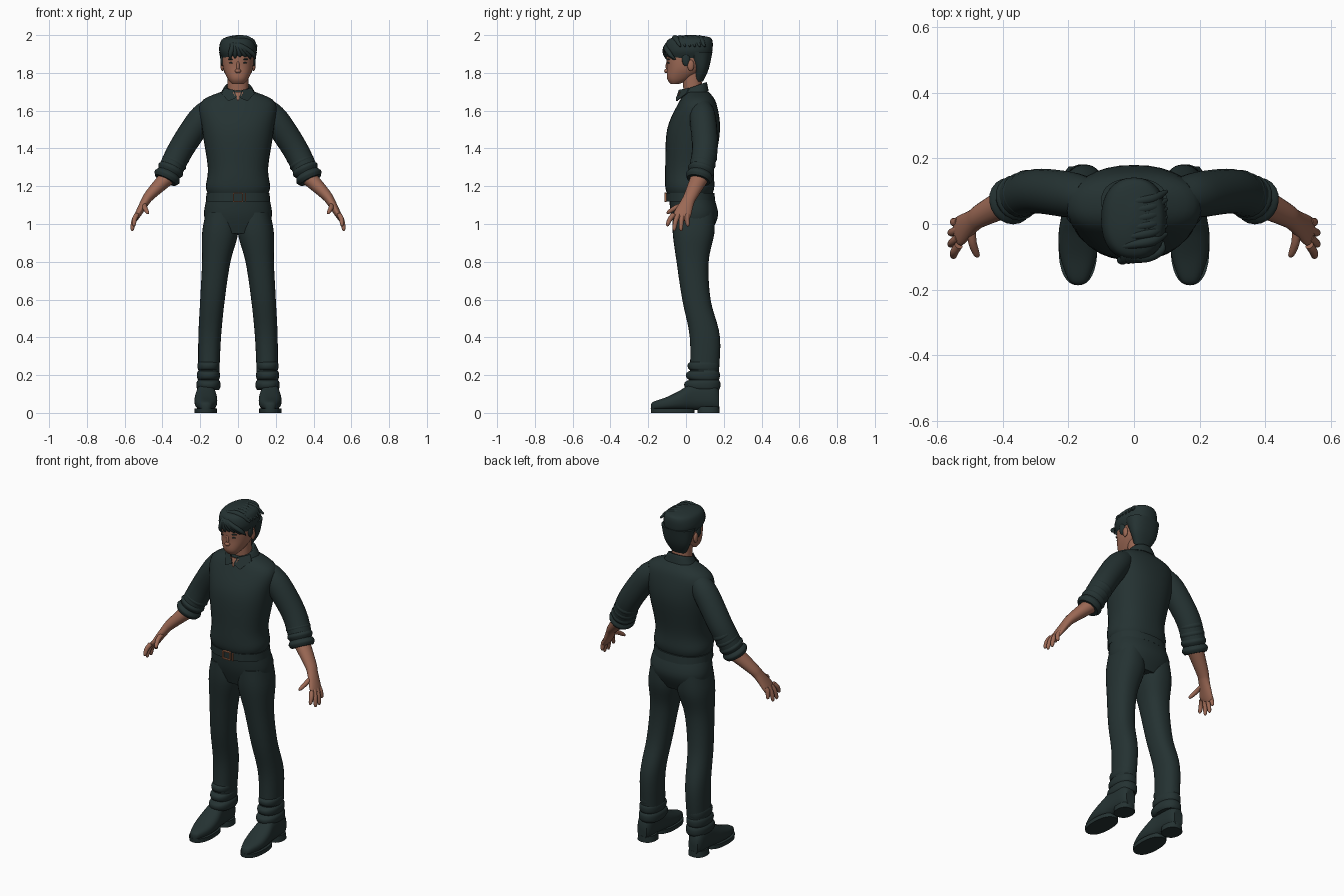
import bpy
import bmesh
import math
from mathutils import Vector, Matrix

if "Cube" in bpy.data.objects:
    bpy.data.objects.remove(bpy.data.objects["Cube"], do_unlink=True)


def material(name, rgb):
    mat = bpy.data.materials.new(name)
    mat.use_nodes = True
    mat.diffuse_color = (*rgb, 1)
    shader = mat.node_tree.nodes["Principled BSDF"]
    shader.inputs["Base Color"].default_value = (*rgb, 1)
    shader.inputs["Roughness"].default_value = 0.8
    return mat


DARK = material("dark_cloth", (.018, .032, .032))
SKIN = material("skin", (.33, .14, .09))
LIP = material("lip_brown", (.17, .06, .045))
COPPER = material("copper", (.4, .16, .08))
made = []


def finish(name, bm, mat):
    bmesh.ops.recalc_face_normals(bm, faces=bm.faces)
    mesh = bpy.data.meshes.new(name)
    bm.to_mesh(mesh)
    bm.free()
    mesh.materials.append(mat)
    ob = bpy.data.objects.new(name, mesh)
    bpy.context.collection.objects.link(ob)
    made.append(ob)


def spline(rows, steps=5):
    """Smooth interpolation through rows of numbers."""
    smooth = []
    last = len(rows) - 1
    for i in range(last):
        quad = (rows[max(i - 1, 0)], rows[i], rows[i + 1], rows[min(i + 2, last)])
        for j in range(steps):
            t = j / steps
            row = []
            for before, start, end, after in zip(*quad):
                leave, arrive = (end - before) / 2, (after - start) / 2
                ease = t * t * (3 - 2 * t)
                row.append(start + (end - start) * ease
                           + leave * t * (1 - t) ** 2 - arrive * t * t * (1 - t))
            smooth.append(row)
    return smooth + [list(rows[-1])]


def circle(count, power=2):
    """Unit circle, squared off as the power rises above two."""
    for i in range(count):
        angle = math.tau * i / count
        yield [math.copysign(abs(v) ** (2 / power), v) for v in (math.cos(angle), math.sin(angle))]


def bridge(name, rings, mat):
    bm = bmesh.new()
    loops = [[bm.verts.new(point) for point in ring] for ring in rings]
    for low, high in zip(loops, loops[1:]):
        for i in range(len(low)):
            bm.faces.new((low[i - 1], low[i], high[i], high[i - 1]))
    bm.faces.new(loops[0])
    bm.faces.new(loops[-1])
    finish(name, bm, mat)


def loft(name, rows, mat, side=1, slope=0):
    """Level sections: height, then the limits in x and in y."""
    rings = []
    for z, left, right, front, back in spline(rows):
        ring = []
        for c, d in circle(32, 2.3):
            y = (front + back) / 2 + d * (back - front) / 2
            ring.append((side * ((left + right) / 2 + c * (right - left) / 2), y, z + slope * y))
        rings.append(ring)
    bridge(name, rings, mat)


def centred(name, rows, mat, slope=0):
    """Level sections: height, half width, front and back."""
    loft(name, [(z, -half, half, front, back) for z, half, front, back in rows], mat, slope=slope)


def tube(name, rows, mat, side=1):
    """Sections across a path: x, y, z, radius and an optional second radius."""
    points = spline(rows)
    rings = []
    for i, point in enumerate(points):
        ahead, behind = points[min(i + 1, len(points) - 1)], points[max(i - 1, 0)]
        along = (Vector(ahead[:3]) - Vector(behind[:3])).normalized()
        deep = (Vector((0, 1, 0)) - along * along.y).normalized()
        wide = along.cross(deep)
        ring = [Vector(point[:3]) + deep * c * point[3] + wide * d * point[-1] for c, d in circle(20)]
        rings.append([(side * p.x, p.y, p.z) for p in ring])
    bridge(name, rings, mat)


def ellipsoid(name, loc, size, mat):
    bm = bmesh.new()
    place = Matrix.Translation(loc) @ Matrix.Diagonal((*size, 1))
    bmesh.ops.create_uvsphere(bm, u_segments=16, v_segments=10, radius=1, matrix=place)
    finish(name, bm, mat)


def box(name, loc, size, mat):
    bm = bmesh.new()
    place = Matrix.Translation(loc) @ Matrix.Diagonal((*size, 1))
    bmesh.ops.create_cube(bm, size=1, matrix=place)
    finish(name, bm, mat)


def plate(name, points, mat, side=1):
    bm = bmesh.new()
    face = bm.faces.new([bm.verts.new((side * x, y, z)) for x, y, z in points])
    extruded = bmesh.ops.extrude_face_region(bm, geom=[face])["geom"]
    moved = [item for item in extruded if isinstance(item, bmesh.types.BMVert)]
    bmesh.ops.translate(bm, verts=moved, vec=(0, .006, 0))
    finish(name, bm, mat)


# Shirt, trouser seat and belt
centred("shirt", [(1.16, .16, -.1, .14), (1.2, .17, -.11, .15), (1.3, .16, -.11, .15),
                  (1.5, .19, -.1, .18), (1.64, .2, -.04, .16), (1.7, .09, 0, .12)], DARK)
centred("trouser_seat", [(1.16, .16, -.09, .14), (1.05, .18, -.08, .17), (.95, .15, -.05, .13)], DARK)
centred("belt", [(1.12, .17, -.105, .155), (1.165, .167, -.105, .15)], DARK)

# Belt buckle and keeper loop
for name, x in (("buckle_right_bar", -.024), ("buckle_left_bar", .024), ("keeper_loop", .04)):
    box(name, (x, -.108, 1.142), (.006, .012, .046), COPPER)
for name, z in (("buckle_lower_bar", 1.12), ("buckle_upper_bar", 1.164)):
    box(name, (0, -.108, z), (.05, .012, .005), COPPER)

# Collar, neck and open neckline
centred("collar_band", [(1.66, .1, -.03, .12), (1.71, .07, -.015, .11), (1.71, .06, 0, .1)], DARK, slope=.35)
centred("neck", [(1.66, .055, -.01, .09), (1.8, .055, -.02, .08)], SKIN)
plate("open_neckline", [(-.03, -.035, 1.7), (.03, -.035, 1.7), (0, -.05, 1.65)], SKIN)

# Head, nose and mouth
centred("head", [(1.74, .03, -.08, -.04), (1.77, .055, -.1, .03), (1.83, .08, -.1, .1),
                 (1.91, .08, -.1, .12), (1.97, .05, -.05, .08)], SKIN)
ellipsoid("nose_tip", (0, -.1, 1.81), (.016, .016, .012), SKIN)
ellipsoid("nose_bridge", (0, -.096, 1.835), (.009, .012, .03), SKIN)
ellipsoid("mouth", (0, -.094, 1.778), (.023, .007, .004), LIP)

# Hair: cap, back of the head and swept locks
centred("hair_cap", [(1.88, .085, -.1, .13), (1.92, .1, -.11, .14), (1.97, .09, -.1, .14),
                     (1.99, .06, -.06, .12), (2, .01, 0, .05)], DARK)
centred("hair_back", [(1.755, .045, .04, .09), (1.82, .08, .04, .12), (1.91, .1, 0, .14)], DARK)
for i in range(6):
    sweep = i / 5
    tube(f"fringe_lock_{i}", [(-.04, -.07, 1.97, .006), (-.03 + .05 * sweep, -.105, 1.94, .013),
                              (-.04 + .12 * sweep, -.11 + .025 * sweep, 1.9, .012),
                              (-.04 + .13 * sweep, -.1 + .045 * sweep, 1.87, .003)], DARK)
    back = .13 * sweep
    tube(f"crown_lock_{i}", [(-.05, back - .07, 1.97, .008), (.01, back - .06, 1.985, .014),
                             (.06, back - .05, 1.975, .015), (.1, back - .03, 1.94, .005)], DARK)

for label, side in (("left", 1), ("right", -1)):
    # Face details and collar flap
    ellipsoid(f"{label}_eye", (side * .033, -.09, 1.853), (.014, .008, .005), DARK)
    ellipsoid(f"{label}_brow", (side * .034, -.09, 1.872), (.02, .01, .005), DARK)
    ellipsoid(f"{label}_ear", (side * .083, .025, 1.84), (.01, .018, .03), SKIN)
    ellipsoid(f"{label}_sideburn", (side * .082, 0, 1.875), (.012, .022, .04), DARK)
    plate(f"{label}_collar_flap", [(.022, -.038, 1.71), (.005, -.052, 1.67), (.05, -.054, 1.65),
                                   (.088, 0, 1.69), (.072, .015, 1.72)], DARK, side)

    # Sleeve with rolled folds between elbow and cuff
    tube(f"{label}_sleeve", [(.14, .08, 1.61, .06), (.2, .09, 1.55, .07),
                             (.3, .1, 1.4, .068), (.36, .08, 1.28, .065)], DARK, side)
    elbow, cuff = Vector((.32, .1, 1.36)), Vector((.375, .07, 1.25))
    for i in range(4):
        middle = elbow.lerp(cuff, i / 3)
        half = (cuff - elbow) / 6
        radius = .067 + .002 * i
        tube(f"{label}_sleeve_fold_{i}", [(*(middle - half), radius * .85), (*middle, radius),
                                          (*(middle + half), radius * .85)], DARK, side)

    # Forearm and palm
    tube(f"{label}_forearm_and_palm", [(.36, .08, 1.26, .05, .045), (.46, .03, 1.16, .037, .03),
                                       (.49, .01, 1.12, .035, .024), (.53, -.02, 1.05, .046, .017),
                                       (.54, -.03, 1.03, .038, .012)], SKIN, side)

    # Fingers fan out from the palm, the outer two being shorter
    digits = [("thumb", Vector((.495, -.02, 1.1)), Vector((.475, -.1, 1.055)))]
    for i, finger in enumerate(("index", "middle", "ring", "little")):
        short = abs(i - 1.5) - .5
        base = Vector((.535, -.065 + .024 * i, 1.05))
        tip = Vector((.56 - .01 * short, -.1 + .037 * i, .963 + .025 * short))
        digits.append((f"{finger}_finger", base, tip))
    for finger, base, tip in digits:
        rows = []
        for t in (0, .4, .8, .95, 1):
            bend = Vector((.006, -.004, .004)) * math.sin(math.pi * t)
            rows.append((*(base.lerp(tip, t) + bend), .003 + .01 * math.sqrt(1 - t ** 4)))
        tube(f"{label}_{finger}", rows, SKIN, side)

    # Trouser leg with folds gathered over the shoe
    loft(f"{label}_trouser_leg", [(1.06, .01, .17, -.07, .15), (.95, 0, .19, -.07, .15),
                                  (.8, .04, .19, -.05, .12), (.6, .07, .2, -.02, .13),
                                  (.4, .09, .21, .02, .18), (.18, .1, .21, .02, .17)], DARK, side)
    for i, z in enumerate((.25, .2, .15)):
        grow = .003 * i
        rows = []
        for lift, inset in ((.03, .012), (.012, 0), (-.015, 0), (-.03, .008)):
            swell = grow - inset
            rows.append((z + lift, .1 - swell, .213 + swell, .012 - 3 * swell, .175 + swell))
        loft(f"{label}_trouser_fold_{i}", rows, DARK, side)

    # Shoe with a thin sole and a heel
    rings = []
    for y, half, top in spline([(-.185, .01, .045), (-.17, .03, .06), (-.1, .055, .085), (-.03, .06, .12),
                                (.04, .05, .16), (.14, .045, .16), (.175, .03, .12)]):
        rings.append([(side * (.17 + c * half), y, (top + .015) / 2 + d * (top - .015) / 2)
                      for c, d in circle(32, 2.5)])
    bridge(f"{label}_shoe", rings, DARK)
    loft(f"{label}_sole", [(0, .112, .23, -.185, .045), (.024, .112, .23, -.187, .045)], DARK, side)
    loft(f"{label}_heel", [(0, .116, .222, .06, .178), (.035, .12, .216, .06, .177)], DARK, side)

# Smooth shading with sharp edges kept
bpy.ops.object.select_all(action="DESELECT")
for ob in made:
    ob.select_set(True)
bpy.context.view_layer.objects.active = made[0]
bpy.ops.object.shade_smooth_by_angle(angle=math.radians(50))
